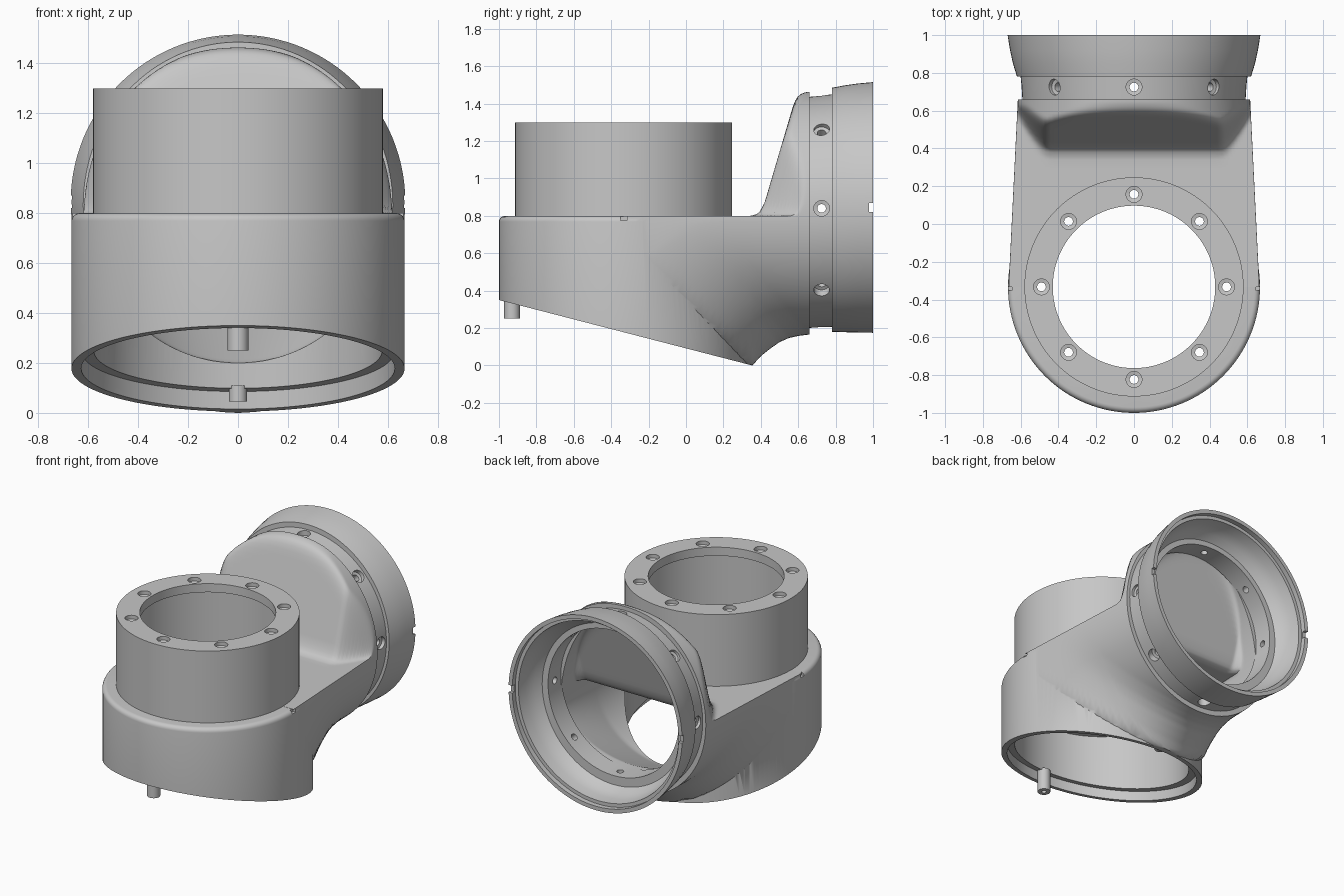
import bpy, bmesh, math
from mathutils import Matrix, Vector

if "Cube" in bpy.data.objects:
    bpy.data.objects.remove(bpy.data.objects["Cube"])

CY = -0.333          # y of the vertical axis
R = 0.667            # radius of the upright part of the body
N = 128              # segments round every section

grey = bpy.data.materials.new("plain grey")
grey.diffuse_color = (0.57, 0.57, 0.57, 1)
grey.use_nodes = True
grey.node_tree.nodes["Principled BSDF"].inputs["Base Color"].default_value = grey.diffuse_color


# ---------- helpers ----------
def make(name, rings, loop=False, mats=(Matrix(),)):
    """Skin a list of equal rings; cap the ends, or join last to first if loop."""
    bm = bmesh.new()
    for m in mats:
        vs = [[bm.verts.new(m @ Vector(p)) for p in r] for r in rings]
        n = len(rings[0])
        pairs = list(zip(vs, vs[1:])) + ([(vs[-1], vs[0])] if loop else [])
        for a, b in pairs:
            for i in range(n):
                j = (i + 1) % n
                bm.faces.new((a[i], a[j], b[j], b[i]))
        if not loop:
            bm.faces.new(vs[0])
            bm.faces.new(vs[-1])
    bmesh.ops.recalc_face_normals(bm, faces=bm.faces[:])
    me = bpy.data.meshes.new(name)
    bm.to_mesh(me)
    bm.free()
    me.materials.append(grey)
    ob = bpy.data.objects.new(name, me)
    bpy.context.collection.objects.link(ob)
    return ob


def flat_ring(r, z, cy=CY, n=N):
    """Circle about a vertical axis; z may be a function of y."""
    pts = []
    for i in range(n):
        a = 2 * math.pi * i / n
        y = cy + r * math.sin(a)
        pts.append((r * math.cos(a), y, z(y) if callable(z) else z))
    return pts


def upright_ring(y, rx, rz, zc, n=N):
    """Ellipse facing along y."""
    return [(rx * math.cos(2 * math.pi * i / n), y, zc + rz * math.sin(2 * math.pi * i / n))
            for i in range(n)]


def box(name, centres, size):
    sx, sy, sz = (s / 2 for s in size)
    rings = [[(-sx, -sy, z), (sx, -sy, z), (sx, sy, z), (-sx, sy, z)] for z in (-sz, sz)]
    return make(name, rings, mats=[Matrix.Translation(c) for c in centres])


def depth(me):
    ys = [v.co.y for v in me.vertices]
    return max(ys) - min(ys) if len(ys) > 100 else 0


def boolean(ob, other, op='DIFFERENCE'):
    """Apply a boolean; fall back to the other solver if the part collapses."""
    backup = ob.data.copy()
    for solver in ('EXACT', 'MANIFOLD'):
        mod = ob.modifiers.new("cut", 'BOOLEAN')
        mod.operation, mod.solver, mod.object = op, solver, other
        bpy.context.view_layer.objects.active = ob
        bpy.ops.object.modifier_apply(modifier=mod.name)
        if depth(ob.data) > 0.9 * depth(backup):
            break
        ob.modifiers.clear()
        ob.data = backup.copy()
    bpy.data.objects.remove(other)


def lerp(table, t):
    for (a, u), (b, v) in zip(table, table[1:]):
        if t <= b:
            return u + (v - u) * max(0, (t - a) / (b - a))
    return table[-1][1]


def softmin(a, b):
    k = 0.03 + 0.07 * min(1, max(0, (min(a, b) - 0.85) / 0.25))
    h = max(k - abs(a - b), 0) / k
    return min(a, b) - h * h * k / 4


# ---------- body outline rules ----------
TOP = [(-2, .8), (.35, .8), (.39, .815), (.42, .87), (.57, 1.38), (.59, 1.44),
       (.61, 1.475), (.64, 1.505), (.7, 1.52)]
# underside fillet: drop below the barrel against distance from the upright wall
DROP = [(-2, .165), (.021, .165), (.066, .115), (.116, .075), (.166, .04), (.216, .018),
        (.266, .007), (.32, 0), (2, 0)]


def slant(y):
    return 0.35 - 0.2583 * (y + 1)


def section(y, inset, wall):
    """Ellipse clipped by the flat deck and the sloping shoulder."""
    rx = 0.664 - 0.049 * (y - CY) / 0.993 - inset
    mid = 0.80 - 2 * wall            # widest level, kept below the deck
    low = mid - (0.2 + 0.14 * min(1, max(0, (y - .25) / .35)) if wall else 0.165)
    high = 1.473 - wall - mid
    pts = []
    for i in range(N):
        a = 2 * math.pi * i / N
        x, s = rx * math.cos(a), math.sin(a)
        z = mid + s * (high if s > 0 else low)
        if s < 0 and not wall:
            z -= lerp(DROP, y - CY - math.sqrt(max(0, R * R - x * x)))
        shift = 2.3 * max(0, abs(x) - 0.46) ** 1.3
        pts.append((x, y, softmin(z, lerp(TOP, y - shift - wall * .95) - wall)))
    return pts


def stations(start, end):
    ys = [start + (0.33 - start) * i / 20 for i in range(20)]
    count = round((end - 0.355) / 0.0125)
    return ys + [0.34] + [0.355 + (end - 0.355) * i / count for i in range(count + 1)]


# ---------- body shell ----------
fillet = [(R - .03 + .03 * math.cos(t * math.pi / 10), .769 + .03 * math.sin(t * math.pi / 10))
          for t in range(6)]
body = make("elbow_body", [flat_ring(R, -.2)] + [flat_ring(r, z) for r, z in fillet])
boolean(body, make("shoulder", [section(y, 0, 0) for y in stations(CY, .66)]), 'UNION')

# slanted underside
wedge = [(-1.6, slant(-1.6)), (.8, slant(.8)), (.8, -1), (-1.6, -1)]
boolean(body, make("slant_cutter", [[(x, y, z) for y, z in wedge] for x in (-1.2, 1.2)]))
# stepped lower rim, vertical bore, barrel cavity and deck opening
boolean(body, make("rim_cutter", [flat_ring(.628, -.35), flat_ring(.628, lambda y: slant(y) + .07)]))
boolean(body, make("bore_cutter", [flat_ring(.577, -.3), flat_ring(.577, .74)]))
boolean(body, make("cavity_cutter", [section(y, .11, .065) for y in stations(-.1, .7)]))
boolean(body, make("deck_cutter", [flat_ring(.532, .6), flat_ring(.532, .95)]))
# small alignment marks at the deck edge
boolean(body, box("mark_cutter", [(s * .667, CY, .787) for s in (-1, 1)], (.04, .036, .024)))

# ---------- upright collar with a bolted flange ----------
profile = [(.53, .77), (.58, .77), (.58, 1.3), (.43, 1.3), (.43, 1.24), (.53, 1.24)]
collar = make("upright_collar", [flat_ring(r, z) for r, z in profile], loop=True)

# ---------- rear barrel: recessed bolt band and flared flange ----------
# y, x radius, z radius, centre height
barrel_sections = [
    (.65, .59, .617, .818), (.78, .60, .622, .828), (.781, .62, .6525, .8325),
    (.85, .641, .660, .838), (.92, .656, .666, .842), (1, .67, .67, .845),
    (1, .642, .642, .845), (.965, .642, .642, .845), (.965, .618, .618, .845),
    (.90, .605, .610, .842), (.84, .58, .59, .836), (.80, .55, .555, .832),
    (.80, .505, .505, .845), (.65, .505, .505, .845)]
barrel = make("rear_barrel", [upright_ring(*s) for s in barrel_sections], loop=True)
boolean(barrel, box("notch_cutter", [(s * .66, 1, .845) for s in (-1, 1)], (.14, .045, .05)))

# ---------- eight stepped bolt holes in each flange ----------
hole = [flat_ring(r, z, 0, 32) for r, z in ((.023, -.12), (.023, 0), (.042, .004), (.042, .12))]
collar_mats, barrel_mats = [], []
for i in range(8):
    a = i * math.pi / 4
    c, s = math.cos(a), math.sin(a)
    collar_mats.append(Matrix.Translation((.49 * c, CY + .49 * s, 1.27)))
    d = Vector((c, 0, s))
    barrel_mats.append(Matrix.Translation(Vector((0, .725, .84)) + d * .57)
                       @ d.to_track_quat('Z', 'Y').to_matrix().to_4x4())
boolean(collar, make("collar_holes", hole, mats=collar_mats))
boolean(barrel, make("barrel_holes", hole, mats=barrel_mats))

# ---------- locating pins on the lower rim ----------
parts = [body, collar, barrel]
for name, y, r, z0, z1 in (("front_pin", -.93, .042, .25, .41), ("rear_pin", .268, .036, .045, .11)):
    tube = [(.016, z0), (r, z0), (r, z1), (.016, z1)]
    parts.append(make(name, [flat_ring(q, z, y, 32) for q, z in tube], loop=True))

# ---------- smooth shading with crisp edges ----------
for ob in parts:
    bpy.ops.object.select_all(action='DESELECT')
    ob.select_set(True)
    bpy.context.view_layer.objects.active = ob
    bpy.ops.object.shade_smooth_by_angle(angle=math.radians(40 if ob is body else 30))
